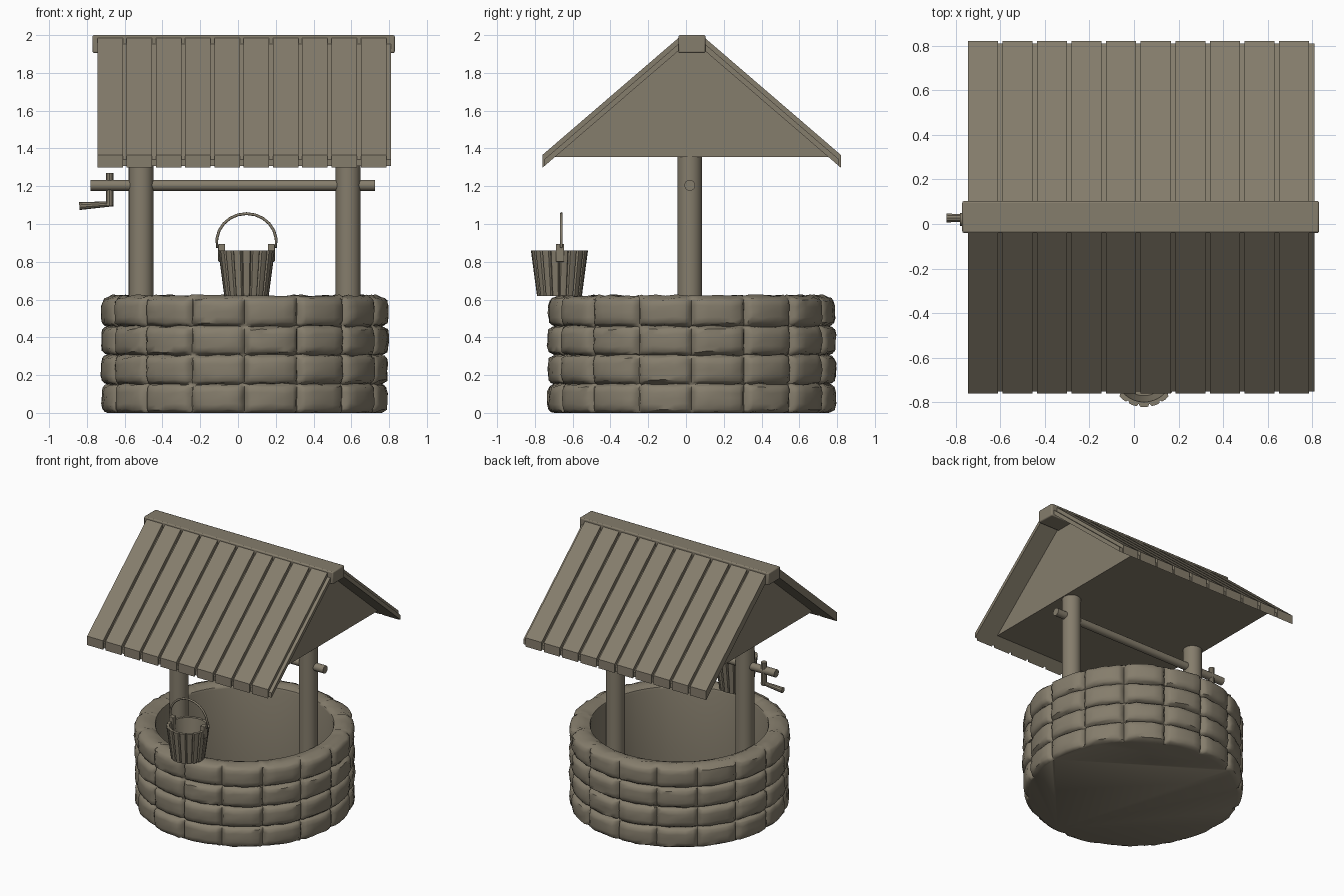
import bpy, bmesh, math, random
from mathutils import Vector, Matrix

if "Cube" in bpy.data.objects:
    bpy.data.objects.remove(bpy.data.objects["Cube"])

random.seed(4)
CX, CY = 0.035, 0.03          # axis of the well
mat = bpy.data.materials.new("weathered grey brown")
mat.diffuse_color = (0.235, 0.205, 0.150, 1)
mat.use_nodes = True
mat.node_tree.nodes["Principled BSDF"].inputs["Base Color"].default_value = mat.diffuse_color


def finish(bm, name, angle=35, bevel=0):
    bmesh.ops.recalc_face_normals(bm, faces=bm.faces)
    me = bpy.data.meshes.new(name)
    bm.to_mesh(me)
    bm.free()
    ob = bpy.data.objects.new(name, me)
    bpy.context.collection.objects.link(ob)
    me.materials.append(mat)
    if bevel:
        m = ob.modifiers.new("bevel", 'BEVEL')
        m.width, m.segments = bevel, 2
    bpy.ops.object.select_all(action='DESELECT')
    ob.select_set(True)
    bpy.context.view_layer.objects.active = ob
    bpy.ops.object.shade_smooth_by_angle(angle=math.radians(angle))
    return ob


def box(bm, x0, x1, y0, y1, z0, z1):
    m = Matrix.Translation(((x0 + x1) / 2, (y0 + y1) / 2, (z0 + z1) / 2))
    bmesh.ops.create_cube(bm, size=1, matrix=m @ Matrix.Diagonal((x1 - x0, y1 - y0, z1 - z0, 1)))


def rod(bm, a, b, r1, r2=None, seg=16):
    a, b = Vector(a), Vector(b)
    d = b - a
    m = Matrix.Translation((a + b) / 2) @ d.to_track_quat('Z', 'Y').to_matrix().to_4x4()
    bmesh.ops.create_cone(bm, cap_ends=True, segments=seg, radius1=r1, radius2=r2 or r1,
                          depth=d.length, matrix=m)


def prism(bm, profile, x0, x1):
    """Extrude a (y, z) outline along x."""
    a = [bm.verts.new((x0, y, z)) for y, z in profile]
    b = [bm.verts.new((x1, y, z)) for y, z in profile]
    bm.faces.new(a)
    bm.faces.new(b[::-1])
    n = len(a)
    for i in range(n):
        bm.faces.new((a[i], b[i], b[(i + 1) % n], a[(i + 1) % n]))


def loft(bm, rings):
    vs = [[bm.verts.new(p) for p in ring] for ring in rings]
    n = len(vs[0])
    for a, b in zip(vs, vs[1:]):
        for i in range(n):
            bm.faces.new((a[i], a[(i + 1) % n], b[(i + 1) % n], b[i]))
    return vs


# Stone wall: 16 pillow stones in each of 4 courses, then rim, lining and base
STONES, ROWS = 16, 4
SAMPLES = [-1, -0.9, -0.75, -0.4, 0, 0.4, 0.75, 0.9]
angles = [(s, u, (s + (u + 1) / 2) * math.tau / STONES - math.pi / 2)
          for s in range(STONES) for u in SAMPLES]
size = [[random.uniform(-0.006, 0.006) for s in range(STONES)] for r in range(ROWS)]


def ring(radius, z, rough=0):
    out = []
    for s, u, t in angles:
        dz = random.uniform(-rough, rough)
        out.append((CX + radius * math.cos(t), CY + radius * math.sin(t), z + dz))
    return out


bm = bmesh.new()
rings = []
for row in range(ROWS):
    for v in SAMPLES + ([1] if row == ROWS - 1 else []):
        z = (row + (v + 1) / 2) * 0.612 / ROWS
        pts = []
        for s, u, t in angles:
            puff = (1 - abs(u) ** 9) * (1 - abs(v) ** 7)
            r = 0.722 + (0.040 + size[row][s]) * puff + random.uniform(-0.003, 0.005)
            dz = random.uniform(-0.005, 0.005) if 0 < z < 0.61 else 0
            pts.append((CX + r * math.cos(t), CY + r * math.sin(t), z + dz))
        rings.append(pts)
rings += [ring(0.70, 0.622, 0.006), ring(0.655, 0.616, 0.005), ring(0.62, 0.605),
          ring(0.615, 0.59), ring(0.615, 0.0)]
vs = loft(bm, rings)
loft_base = bm.faces.new(vs[0])
finish(bm, "stone_wall", 50)

# Posts on either side
for side, name in ((-1, "left_post"), (1, "right_post")):
    bm = bmesh.new()
    x = CX + side * 0.548
    rod(bm, (x, 0.02, 0.005), (x, 0.02, 1.40), 0.066, seg=20)
    finish(bm, name)

# Winding axle and crank
bm = bmesh.new()
rod(bm, (-0.78, 0.02, 1.205), (0.725, 0.02, 1.205), 0.029, seg=14)
finish(bm, "axle")
bm = bmesh.new()
rod(bm, (-0.68, 0.027, 1.27), (-0.68, 0.027, 1.095), 0.021, seg=10)
rod(bm, (-0.66, 0.027, 1.107), (-0.84, 0.027, 1.095), 0.013, 0.021, seg=10)
finish(bm, "crank_handle")

# Solid gable under the roof
bm = bmesh.new()
prism(bm, [(CY - 0.73, 1.355), (CY + 0.73, 1.355), (CY, 1.985)], CX - 0.62, CX + 0.62)
finish(bm, "gable")

# Roof: a base sheet and ten planks per side
for side, name in ((-1, "front"), (1, "back")):
    def slope(d0, d1, end):
        """Band between two vertical offsets below the roof's top line."""
        inner, k = 0.03, 0.86
        top = 1.985 - (inner - 0.07) * k
        low = 1.985 - (end - 0.07) * k
        cut = min(top, 1.99)
        yi = 0.07 - (cut - 1.985) / k
        return [(CY + side * yi, cut - d0), (CY + side * end, low - d0),
                (CY + side * end, low - d1), (CY + side * yi, cut - d1)]
    bm = bmesh.new()
    prism(bm, slope(0.032, 0.068, 0.78), -0.745, 0.81)
    finish(bm, name + "_roof_base")
    bm = bmesh.new()
    for i in range(10):
        x = -0.745 + i * 0.155
        prism(bm, slope(0.0, 0.068, 0.79), x, x + 0.135)
    finish(bm, name + "_roof_planks")

# Ridge beam
bm = bmesh.new()
box(bm, -0.77, 0.83, CY - 0.07, CY + 0.073, 1.905, 2.0)
finish(bm, "ridge_beam", bevel=0.008)

# Bucket of staves standing on the rim
BX, BY, STAVES = 0.045, -0.67, 18


def bucket_ring(r, z, groove):
    pts = []
    for i in range(STAVES):
        for u, dip in ((0, 1), (0.15, 0), (0.5, -0.1), (0.85, 0)):
            t = (i + u) * math.tau / STAVES
            q = r - groove * dip
            pts.append((BX + q * math.cos(t), BY + q * math.sin(t), z))
    return pts


bm = bmesh.new()
vs = loft(bm, [bucket_ring(0.118, 0.62, 0.010), bucket_ring(0.150, 0.86, 0.012),
               bucket_ring(0.128, 0.86, 0), bucket_ring(0.100, 0.65, 0)])
bm.faces.new(vs[0])
bm.faces.new(vs[-1])
finish(bm, "bucket", 30)

# Bucket lugs and arched handle
bm = bmesh.new()
for s in (-1, 1):
    x = BX + s * 0.132
    box(bm, x - 0.018, x + 0.018, BY - 0.018, BY + 0.024, 0.80, 0.895)
finish(bm, "bucket_lugs", bevel=0.004)
bm = bmesh.new()
path = [Vector((BX - 0.12, BY + 0.01, 0.88))]
for i in range(13):
    t = math.radians(190 - i * 200 / 12)
    path.append(Vector((BX + 0.158 * math.cos(t), BY + 0.01, 0.905 + 0.15 * math.sin(t))))
path.append(Vector((BX + 0.12, BY + 0.01, 0.88)))
tube = []
for i, p in enumerate(path):
    d = (path[min(i + 1, len(path) - 1)] - path[max(i - 1, 0)]).normalized()
    side = Vector((0, 1, 0))
    up = d.cross(side)
    tube.append([p + 0.0075 * (side * math.cos(k * math.tau / 8) + up * math.sin(k * math.tau / 8))
                 for k in range(8)])
vs = loft(bm, tube)
bm.faces.new(vs[0])
bm.faces.new(vs[-1])
finish(bm, "bucket_handle", 50)
